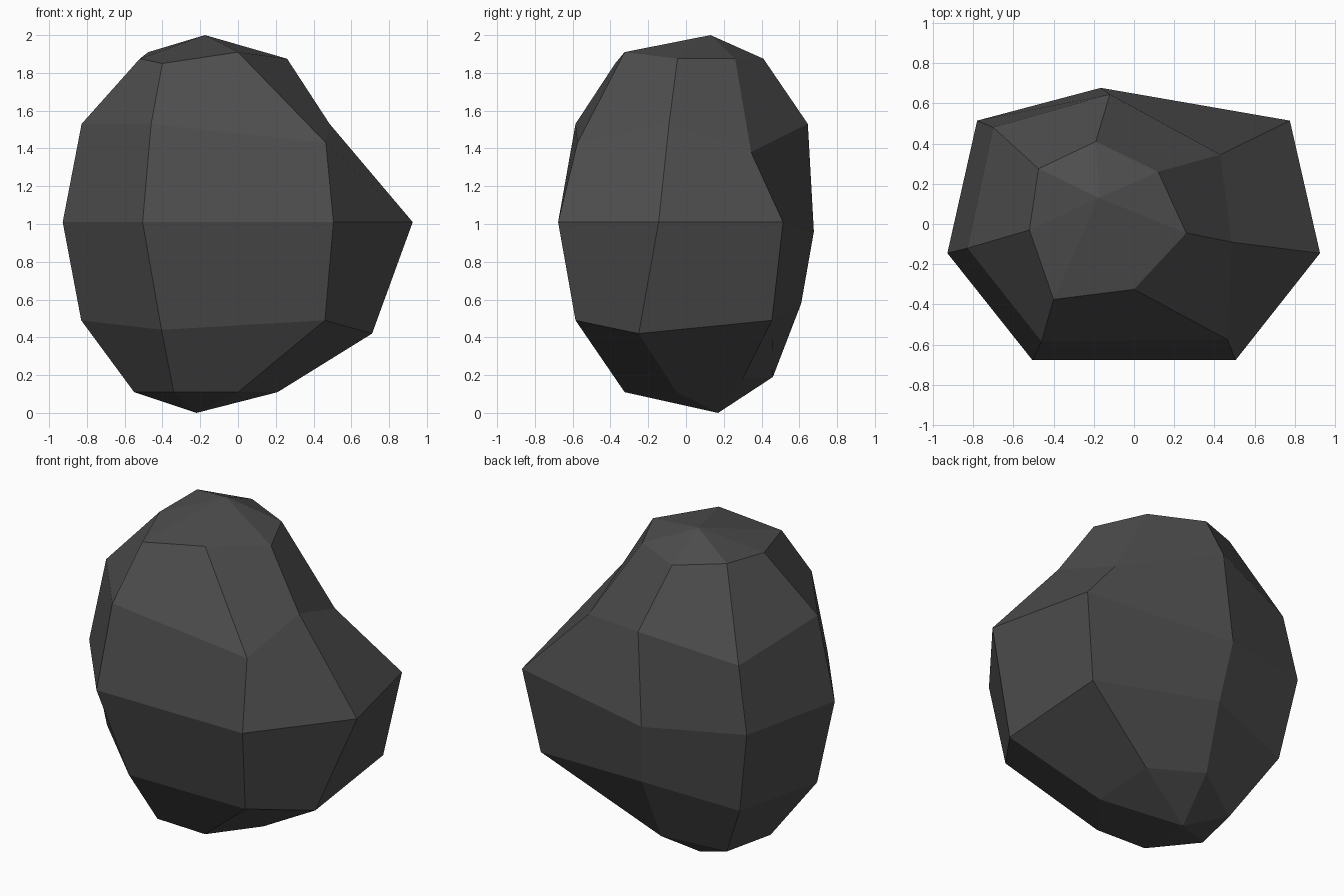
import bpy
import bmesh

default_cube = bpy.data.objects.get("Cube")
if default_cube:
    bpy.data.objects.remove(default_cube, do_unlink=True)


def make_material(name, colour):
    material = bpy.data.materials.new(name)
    material.use_nodes = True
    material.diffuse_color = colour
    shader = material.node_tree.nodes["Principled BSDF"]
    shader.inputs["Base Color"].default_value = colour
    shader.inputs["Roughness"].default_value = 0.9
    return material


def make_ring(outline, height, scale=1.0, chipped=None):
    """Scale an outline to a height, then move the chipped corners."""
    points = [(x * scale, y * scale, height) for x, y in outline]
    for corner, position in (chipped or {}).items():
        points[corner] = position
    return points


# Seven-sided outlines, anticlockwise from the front corner at -x
waist = [(-.505, -.677), (.505, -.677), (.925, -.145), (.775, .514),
         (-.165, .677), (-.78, .514), (-.928, -.145)]
cap = [(-.4, -.375), (0, -.325), (.26, -.045), (.12, .26),
       (-.19, .41), (-.475, .275), (-.52, -.03)]

# Rings from bottom to top, with the irregular chipped corners
rings = [
    make_ring(cap, .11, chipped={
        0: (-.34, -.31, .11), 2: (.21, -.05, .11), 3: (.16, .3, .18),
        4: (-.15, .46, .19), 6: (-.55, -.05, .11)}),
    make_ring(waist, .49, 0.885, chipped={
        0: (-.405, -.5, .44), 1: (.46, -.585, .49), 2: (.71, -.25, .42),
        4: (-.12, .61, .58), 6: (-.83, -.11, .49)}),
    make_ring(waist, 1.01, chipped={4: (-.165, .677, .96)}),
    make_ring(waist, 1.53, 0.9, chipped={
        0: (-.46, -.585, 1.53), 1: (.465, -.575, 1.43), 2: (.485, -.09, 1.53),
        3: (.43, .345, 1.38), 4: (-.12, .645, 1.53), 5: (-.7, .48, 1.41),
        6: (-.828, -.12, 1.53)}),
    make_ring(cap, 1.875, chipped={
        0: (-.4, -.375, 1.85), 1: (0, -.325, 1.91), 5: (-.475, .275, 1.91)}),
]

# Skin the rings with quads and close both ends with triangle fans.
# Each quad starts at its lower far corner, which sets how it folds.
bm = bmesh.new()
loops = [[bm.verts.new(point) for point in ring] for ring in rings]
bottom_tip = bm.verts.new((-.22, .17, 0))
top_tip = bm.verts.new((-.175, .13, 2))
sides = len(waist)
for i in range(sides):
    j = (i + 1) % sides
    for lower, upper in zip(loops, loops[1:]):
        bm.faces.new((lower[j], upper[j], upper[i], lower[i]))
    bm.faces.new((loops[0][j], loops[0][i], bottom_tip))
    bm.faces.new((loops[-1][i], loops[-1][j], top_tip))
bm.normal_update()

# Flat-shaded rock object
mesh = bpy.data.meshes.new("rock")
bm.to_mesh(mesh)
bm.free()
mesh.materials.append(make_material("dark grey stone", (.075, .075, .075, 1)))
rock = bpy.data.objects.new("rock", mesh)
bpy.context.collection.objects.link(rock)
